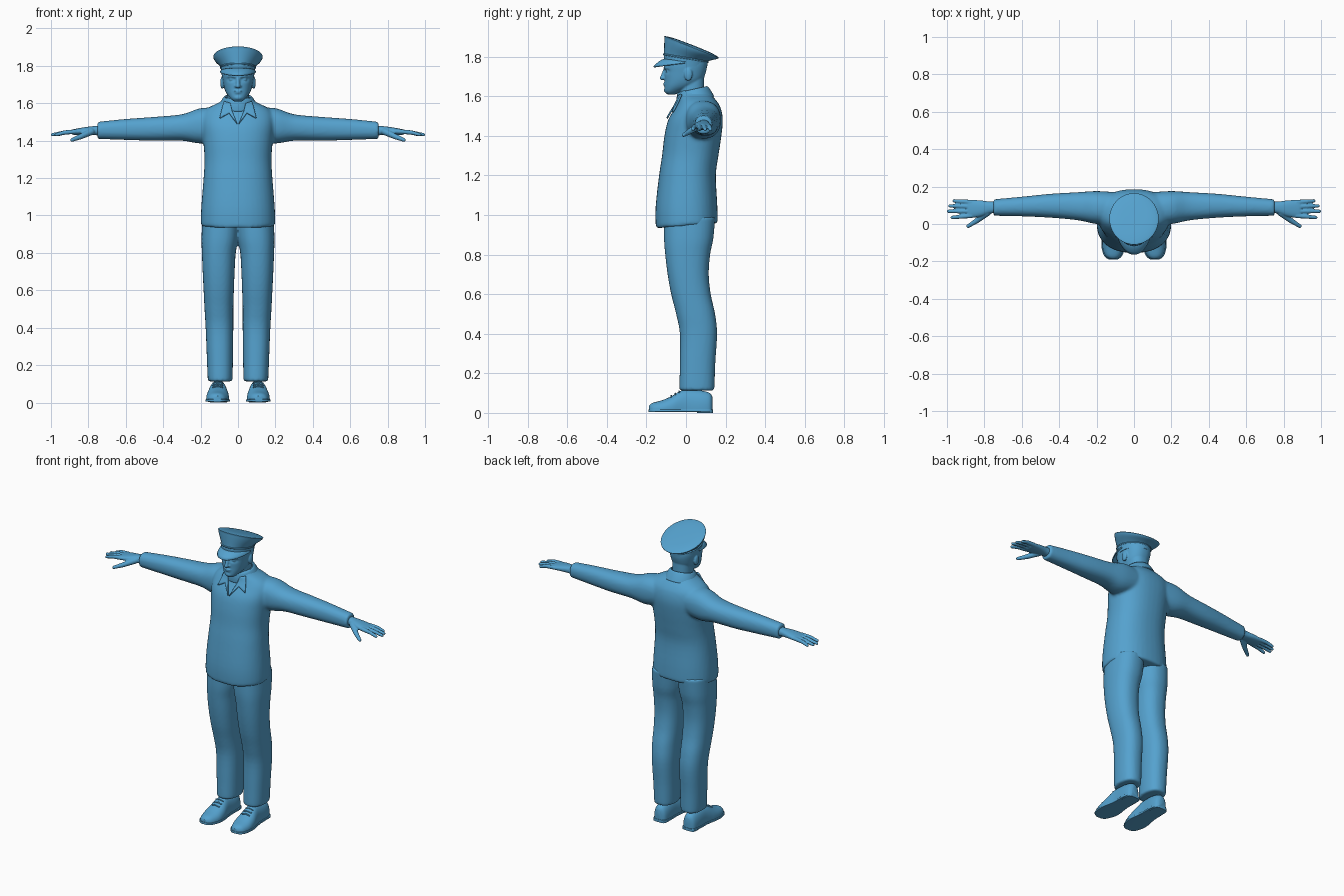
import bpy, bmesh, math
from mathutils import Vector, Matrix

cube = bpy.data.objects.get("Cube")
if cube:
    bpy.data.objects.remove(cube)

blue = bpy.data.materials.new("sky_blue")
blue.use_nodes = True
COLOUR = (0.09, 0.36, 0.62, 1)
blue.diffuse_color = COLOUR
blue.node_tree.nodes["Principled BSDF"].inputs["Base Color"].default_value = COLOUR


def smooth_rows(rows, sub):
    """Fill in extra rows along a Catmull-Rom curve."""
    out = []
    for i in range(len(rows) - 1):
        p = [Vector(rows[max(0, min(len(rows) - 1, i + k))]) for k in (-1, 0, 1, 2)]
        for j in range(sub):
            t = j / sub
            out.append(0.5 * (2 * p[1] + (p[2] - p[0]) * t
                              + (2 * p[0] - 5 * p[1] + 4 * p[2] - p[3]) * t ** 2
                              + (3 * p[1] - p[0] - 3 * p[2] + p[3]) * t ** 3))
    return out + [Vector(rows[-1])]


def loft(bm, axis, rows, power=2.3, n=40, sub=4, s=1, caps=True):
    """Skin rounded rings; each row is position, then low/high of the other two axes."""
    rings = []
    for t, a0, a1, b0, b1 in smooth_rows([Vector(r) for r in rows], sub):
        ring = []
        for k in range(n):
            c, d = math.cos(k * math.tau / n), math.sin(k * math.tau / n)
            a = (a0 + a1) / 2 + (a1 - a0) / 2 * math.copysign(abs(c) ** (2 / power), c)
            b = (b0 + b1) / 2 + (b1 - b0) / 2 * math.copysign(abs(d) ** (2 / power), d)
            x, y, z = {"x": (t, a, b), "y": (a, t, b), "z": (a, b, t)}[axis]
            ring.append(bm.verts.new((x * s, y, z)))
        rings.append(ring)
    for r, q in zip(rings, rings[1:]):
        for k in range(n):
            bm.faces.new((r[k], r[(k + 1) % n], q[(k + 1) % n], q[k]))
    if caps:
        bm.faces.new(rings[0])
        bm.faces.new(rings[-1])
    return [v for r in rings for v in r]


def upright(rows):
    """Centred rows: height, half width, front, back."""
    return [(z, -w, w, f, b) for z, w, f, b in rows]


def ball(bm, centre, size):
    m = Matrix.Translation(centre) @ Matrix.Diagonal((*size, 1))
    bmesh.ops.create_uvsphere(bm, u_segments=16, v_segments=10, radius=1, matrix=m)


def limb(bm, points, radii):
    """Chain of tapered rods with round joints."""
    for p, r in zip(points, radii):
        ball(bm, p, (r, r, r))
    for p, q, r0, r1 in zip(points, points[1:], radii, radii[1:]):
        d = Vector(q) - Vector(p)
        m = Matrix.Translation((Vector(p) + Vector(q)) / 2) @ d.to_track_quat("Z", "Y").to_matrix().to_4x4()
        bmesh.ops.create_cone(bm, cap_ends=True, segments=16, radius1=r0, radius2=r1,
                              depth=d.length, matrix=m)


def finish(name, bm, mirror=False, voxel=0, relax=4, thick=0):
    bmesh.ops.recalc_face_normals(bm, faces=bm.faces)
    mesh = bpy.data.meshes.new(name)
    bm.to_mesh(mesh)
    bm.free()
    ob = bpy.data.objects.new(name, mesh)
    bpy.context.collection.objects.link(ob)
    mesh.materials.append(blue)
    if mirror:
        ob.modifiers.new("mirror", "MIRROR").use_mirror_merge = False
    if voxel:
        m = ob.modifiers.new("blend", "REMESH")
        m.mode, m.voxel_size, m.use_smooth_shade = "VOXEL", voxel, True
        m = ob.modifiers.new("relax", "SMOOTH")
        m.factor, m.iterations = 0.5, relax
    if thick:
        m = ob.modifiers.new("thickness", "SOLIDIFY")
        m.thickness, m.offset = thick, 0
    bpy.ops.object.select_all(action="DESELECT")
    ob.select_set(True)
    bpy.context.view_layer.objects.active = ob
    if voxel:
        bpy.ops.object.shade_smooth()
    else:
        bpy.ops.object.shade_smooth_by_angle(angle=math.radians(40))
    return ob


# Jacket: body and sleeves blended, hem dropping to the front
bm = bmesh.new()
body = loft(bm, "z", upright([
    (.945, .192, -.147, .156), (.96, .199, -.153, .16), (1.05, .196, -.153, .158),
    (1.2, .184, -.136, .151), (1.3, .179, -.121, .164), (1.4, .186, -.109, .179),
    (1.48, .195, -.09, .186), (1.54, .19, -.056, .176), (1.575, .16, -.038, .156),
    (1.605, .1, -.034, .13), (1.63, .07, -.03, .115)]))
for v in body:
    v.co.z += max(0, 1.1 - v.co.z) * v.co.y * 0.5
for s in (1, -1):
    loft(bm, "x", [(.1, 0, .17, 1.4, 1.575), (.2, 0, .176, 1.385, 1.574), (.3, .02, .17, 1.4, 1.541),
                   (.45, .034, .161, 1.4, 1.527), (.6, .041, .146, 1.404, 1.516),
                   (.74, .044, .133, 1.409, 1.502), (.752, .044, .133, 1.409, 1.502)], s=s)
jacket = finish("jacket", bm, voxel=.009, relax=5)

# Trousers
bm = bmesh.new()
loft(bm, "z", [(.113, .033, .158, -.03, .14), (.13, .029, .162, -.033, .144), (.25, .027, .167, -.031, .148),
               (.4, .025, .173, -.031, .157), (.5, .025, .179, -.05, .147), (.6, .022, .184, -.075, .125),
               (.7, .018, .189, -.093, .115), (.8, .012, .193, -.105, .122), (.88, -.002, .195, -.111, .138),
               (.99, -.01, .19, -.11, .148)])
finish("trousers", bm, mirror=True, voxel=.008, relax=4)

# Shoes: uppers, soles, heels and laces
plan = [(-.188, .093, .128, .035), (-.17, .07, .154, .05), (-.12, .05, .169, .064),
        (-.07, .048, .168, .086), (-.03, .054, .16, .11), (.01, .058, .154, .118),
        (.08, .058, .152, .112), (.12, .066, .144, .1), (.134, .085, .125, .08)]
bm = bmesh.new()
for v in loft(bm, "y", [(y, a, b, -.5 * h, h) for y, a, b, h in plan]):
    v.co.z = max(v.co.z, .012)
finish("shoe_uppers", bm, mirror=True)
bm = bmesh.new()
loft(bm, "y", [(y * 1.01, a - .005, b + .005, .004, .018) for y, a, b, h in plan], power=8)
loft(bm, "z", [(0, .06, .15, .055, .136), (.016, .06, .15, .055, .136)], power=4, sub=1)
finish("shoe_soles", bm, mirror=True)
bm = bmesh.new()
for i in range(3):
    y, z = -.075 + i * .02, .087 + i * .011
    limb(bm, [(.083, y, z - .005), (.108, y, z), (.133, y, z - .005)], [.004] * 3)
finish("shoe_laces", bm, mirror=True)

# Hands
bm = bmesh.new()
loft(bm, "x", [(.72, .06, .12, 1.425, 1.482), (.77, .056, .12, 1.43, 1.478), (.82, .04, .126, 1.431, 1.472),
               (.875, .033, .129, 1.431, 1.462), (.89, .04, .122, 1.436, 1.458)])
for y0, y1, tip in ((.044, .035, .972), (.068, .068, .992), (.093, .097, .985), (.117, .124, .962)):
    limb(bm, [(.87, y0, 1.448), (.925, (y0 + y1) / 2, 1.444), (tip, y1, 1.432)], [.0125, .0115, .009])
limb(bm, [(.785, .06, 1.448), (.84, .018, 1.422), (.887, -.012, 1.404)], [.019, .0145, .01])
finish("hands", bm, mirror=True, voxel=.004, relax=3)

# Head: skull with eye sockets, neck, nose, brows, lips and ears
bm = bmesh.new()
skull = loft(bm, "z", upright([
    (1.61, .022, -.096, -.05), (1.625, .04, -.107, -.02), (1.65, .06, -.108, .04),
    (1.68, .073, -.108, .082), (1.72, .081, -.11, .1), (1.76, .086, -.112, .106),
    (1.8, .083, -.1, .1)]), n=72, sub=8)
for v in skull:
    for side in (.035, -.035):
        if v.co.y < 0:
            d = ((v.co.x - side) / .02) ** 2 + ((v.co.z - 1.728) / .011) ** 2
            v.co.y += .013 * math.exp(-d)
loft(bm, "z", upright([(1.5, .07, -.03, .1), (1.6, .06, -.035, .093), (1.7, .06, -.03, .092)]))
limb(bm, [(0, -.106, 1.735), (0, -.118, 1.7), (0, -.121, 1.692)], [.008, .011, .012])
ball(bm, (0, -.107, 1.665), (.024, .009, .004))
ball(bm, (0, -.105, 1.656), (.02, .009, .005))
ball(bm, (0, -.1, 1.63), (.022, .012, .013))
for s in (1, -1):
    ball(bm, (.011 * s, -.11, 1.691), (.008, .009, .007))
    ball(bm, (.035 * s, -.093, 1.727), (.013, .01, .008))
    limb(bm, [(.014 * s, -.108, 1.742), (.04 * s, -.101, 1.746), (.06 * s, -.08, 1.74)], [.006, .007, .005])
    ball(bm, (.084 * s, .012, 1.71), (.011, .021, .033))
finish("head", bm, voxel=.0045, relax=3)

# Cap: band and crown, leaning back more towards the top
bm = bmesh.new()
cap = loft(bm, "z", upright([
    (1.75, .089, -.112, .107), (1.786, .092, -.112, .11), (1.792, .093, -.111, .112),
    (1.822, .119, -.11, .149), (1.842, .13, -.109, .163), (1.851, .128, -.106, .16),
    (1.858, .09, -.06, .12), (1.86, .02, .01, .05)]), power=2)
for v in cap:
    v.co.z -= .39 * min(1, (v.co.z - 1.745) / .1) * (v.co.y - .03)
finish("cap", bm)
bm = bmesh.new()
for v in loft(bm, "z", upright([(1.782, .094, -.114, .112), (1.787, .097, -.117, .115),
                                (1.792, .094, -.114, .112)]), power=2, caps=False):
    v.co.z -= .17 * (v.co.y - .03)
finish("cap_band_trim", bm)

# Cap peak
bm = bmesh.new()
STEPS, ROWS = 28, 4
grid = []
for i in range(STEPS + 1):
    a = math.radians(-88 + 176 * i / STEPS)
    c, d = math.cos(a), math.sin(a)
    inner, outer = Vector((.09 * d, -.108 * c, 1.772 + .015 * c)), Vector((.094 * d, -.162 * c, 1.768 - .02 * c))
    line = []
    for j in range(ROWS + 1):
        p = inner.lerp(outer, j / ROWS)
        p.z += .006 * math.sin(math.pi * j / ROWS) * c
        line.append(bm.verts.new(p))
    grid.append(line)
for l, r in zip(grid, grid[1:]):
    for j in range(ROWS):
        bm.faces.new((l[j], r[j], r[j + 1], l[j + 1]))
finish("cap_peak", bm, thick=.007)

# Collar band, rising to the back of the neck
bm = bmesh.new()
for v in loft(bm, "z", upright([(1.632, .068, -.036, .1), (1.637, .074, -.04, .108),
                                (1.61, .09, -.045, .125), (1.58, .1, -.045, .14)]), power=2, caps=False):
    v.co.z += .22 * (v.co.y - .06)
finish("collar_band", bm, thick=.006)

# Pointed collar flaps laid on the chest
bm = bmesh.new()
neck, tip, notch, vee, inner = [bm.verts.new(p) for p in (
    (.078, -.03, 1.615), (.1, -.075, 1.525), (.05, -.085, 1.562), (.004, -.1, 1.49), (.045, -.06, 1.605))]
bm.faces.new((neck, tip, notch, inner))
bm.faces.new((inner, notch, vee))
bmesh.ops.subdivide_edges(bm, edges=bm.edges, cuts=5, use_grid_fill=True)
flaps = finish("collar_flaps", bm, mirror=True)
wrap = flaps.modifiers.new("drape", "SHRINKWRAP")
wrap.target, wrap.offset, wrap.wrap_mode = jacket, .009, "OUTSIDE_SURFACE"
solid = flaps.modifiers.new("thickness", "SOLIDIFY")
solid.thickness, solid.offset = .009, 0
